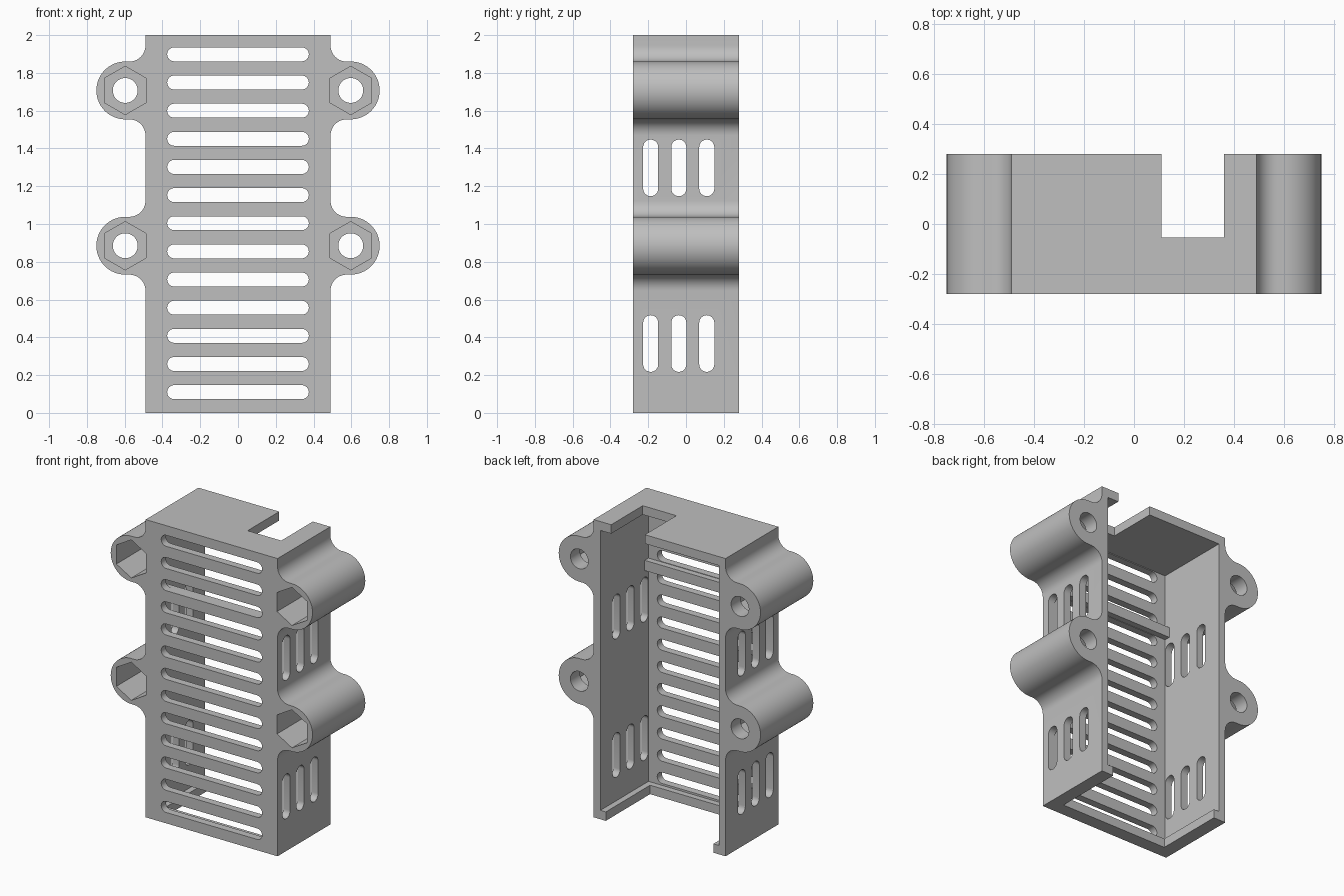
import bpy, bmesh
from math import sin, cos, pi, radians

if "Cube" in bpy.data.objects:
    bpy.data.objects.remove(bpy.data.objects["Cube"], do_unlink=True)

W, D, H, T = 0.49, 0.28, 2.0, 0.05       # half width, half depth, height, wall
MOUNT_X, MOUNT_R, FILLET = 0.597, 0.153, 0.085
MOUNT_Z = (0.885, 1.707)

grey = bpy.data.materials.new("plain grey")
grey.use_nodes = True
grey.diffuse_color = (0.52, 0.52, 0.52, 1)
grey.node_tree.nodes["Principled BSDF"].inputs["Base Color"].default_value = grey.diffuse_color


def arc(cx, cz, r, start, end, n):
    """Points on an arc, angles in degrees."""
    angles = [radians(start + (end - start) * i / n) for i in range(n + 1)]
    return [(cx + r * cos(a), cz + r * sin(a)) for a in angles]


def rect(x0, x1, z0, z1):
    return [(x0, z0), (x1, z0), (x1, z1), (x0, z1)]


def slot(x0, x1, z0, z1):
    """Rounded slot along its longer direction."""
    w, h = x1 - x0, z1 - z0
    r = min(w, h) / 2
    if w > h:
        return arc(x1 - r, z0 + r, r, -90, 90, 12) + arc(x0 + r, z0 + r, r, 90, 270, 12)
    return arc(x0 + r, z1 - r, r, 0, 180, 12) + arc(x0 + r, z0 + r, r, 180, 360, 12)


def prisms(name, outlines, a, b, axis="y"):
    """Extrude outlines along an axis: (x, z) along y, or (y, z) along x."""
    bm = bmesh.new()
    for outline in outlines:
        ends = []
        for t in (a, b):
            ends.append([bm.verts.new((u, t, v) if axis == "y" else (t, u, v))
                         for u, v in outline])
        n = len(outline)
        bm.faces.new(ends[0])
        bm.faces.new(ends[1][::-1])
        for i in range(n):
            j = (i + 1) % n
            bm.faces.new((ends[0][j], ends[0][i], ends[1][i], ends[1][j]))
    bmesh.ops.recalc_face_normals(bm, faces=bm.faces)
    mesh = bpy.data.meshes.new(name)
    bm.to_mesh(mesh)
    bm.free()
    mesh.materials.append(grey)
    obj = bpy.data.objects.new(name, mesh)
    bpy.context.collection.objects.link(obj)
    return obj


def activate(obj):
    bpy.ops.object.select_all(action="DESELECT")
    obj.select_set(True)
    bpy.context.view_layer.objects.active = obj


def cut(obj, cutter):
    cutter.hide_render = True
    mod = obj.modifiers.new("cut", "BOOLEAN")
    mod.operation, mod.solver, mod.object = "DIFFERENCE", "EXACT", cutter
    activate(obj)
    bpy.ops.object.modifier_apply(modifier=mod.name)
    bpy.data.objects.remove(cutter, do_unlink=True)


# Case silhouette with four filleted screw mounts
side = [(W, 0)]
for z in MOUNT_Z:
    fx, fz = W + FILLET, MOUNT_R + FILLET
    side += arc(fx, z - fz, FILLET, 180, 90, 10)
    side += arc(MOUNT_X, z, MOUNT_R, -90, 90, 32)
    side += arc(fx, z + fz, FILLET, 270, 180, 10)
side.append((W, H))
case = prisms("case", [side + [(-x, z) for x, z in reversed(side)]], -D, D)

# Hollow interior, open at the back
inner = W - T
cut(case, prisms("cavity", [rect(-inner, inner, 0.06, H - 0.06)], -D + T, 0.5))

# Floor opening that leaves a narrow lip, and the notch in the top
lip = inner - 0.04
cut(case, prisms("floor_opening", [rect(-lip, lip, -0.1, 0.2)], -D + T + 0.04, 0.5))
cut(case, prisms("top_notch", [rect(0.11, 0.36, 1.8, 2.1)], -0.055, 0.5))

# Front ventilation slots
rows = [0.11 + 0.149 * i for i in range(13)]
cut(case, prisms("front_slots", [slot(-0.375, 0.375, z - 0.037, z + 0.037) for z in rows],
                 -0.4, -0.15))

# Side ventilation slots through both walls
cut(case, prisms("side_slots", [slot(y - 0.04, y + 0.04, z, z + 0.3)
                                for y in (-0.187, -0.038, 0.11) for z in (0.217, 1.147)],
                 -1, 1, "x"))

# Deep hexagonal nut pockets and screw holes
centres = [(s * MOUNT_X, z) for s in (-1, 1) for z in MOUNT_Z]
cut(case, prisms("nut_pockets", [arc(x, z, 0.128, 30, 330, 5) for x, z in centres], -0.4, 0.18))
cut(case, prisms("screw_holes", [arc(x, z, 0.066, 0, 350, 35) for x, z in centres], 0.1, 0.4))

# Inner rib across the front wall
rib = prisms("inner_rib", [rect(-inner - 0.01, inner + 0.01, 1.491, 1.56)],
             -D + T - 0.01, -D + T + 0.04)

activate(case)
bpy.ops.object.shade_smooth_by_angle(angle=radians(30))
